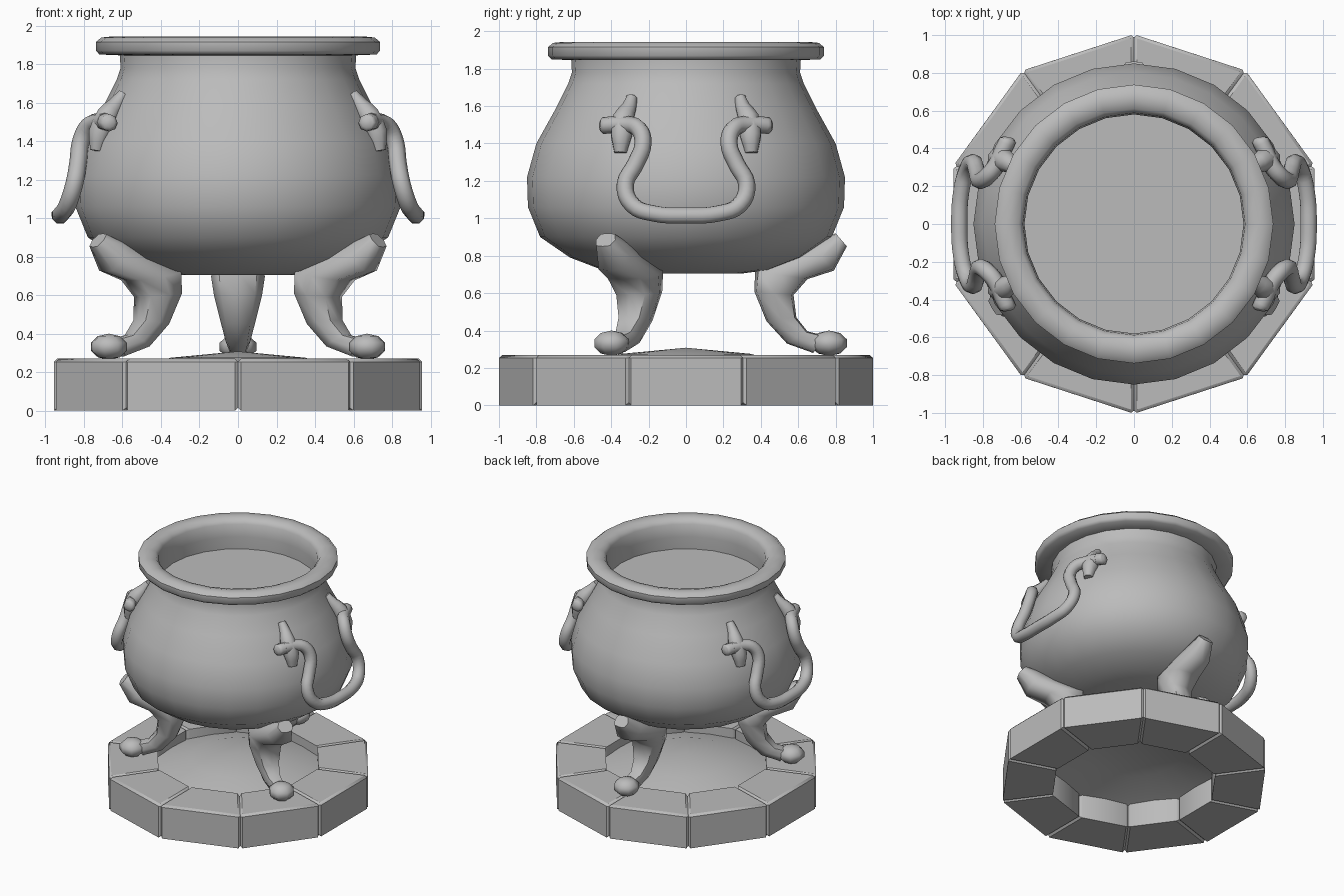
import bpy, bmesh, math
from mathutils import Vector, Matrix

cube = bpy.data.objects.get("Cube")
if cube:
    bpy.data.objects.remove(cube, do_unlink=True)

iron = bpy.data.materials.new("plain_grey")
iron.use_nodes = True
GREY = (0.5, 0.5, 0.5, 1)
iron.diffuse_color = GREY
iron.node_tree.nodes["Principled BSDF"].inputs["Base Color"].default_value = GREY


def finish(name, bm, angle=50):
    """Turn a bmesh into a smooth-shaded object."""
    bmesh.ops.recalc_face_normals(bm, faces=bm.faces)
    mesh = bpy.data.meshes.new(name)
    bm.to_mesh(mesh)
    bm.free()
    mesh.materials.append(iron)
    ob = bpy.data.objects.new(name, mesh)
    bpy.context.collection.objects.link(ob)
    bpy.ops.object.select_all(action='DESELECT')
    ob.select_set(True)
    bpy.context.view_layer.objects.active = ob
    bpy.ops.object.shade_smooth_by_angle(angle=math.radians(angle))
    return ob


def lathe(name, profile, segments=24, angle=50):
    bm = bmesh.new()
    verts = [bm.verts.new((r, 0, z)) for r, z in profile]
    edges = [bm.edges.new(pair) for pair in zip(verts, verts[1:])]
    bmesh.ops.spin(bm, geom=verts + edges, axis=(0, 0, 1), cent=(0, 0, 0),
                   angle=math.tau, steps=segments)
    bmesh.ops.remove_doubles(bm, verts=bm.verts, dist=0.0005)
    return finish(name, bm, angle)


def loft(bm, rings):
    """Bridge equal-sized rings of points and cap both ends."""
    loops = [[bm.verts.new(p) for p in ring] for ring in rings]
    n = len(loops[0])
    for a, b in zip(loops, loops[1:]):
        for i in range(n):
            j = (i + 1) % n
            bm.faces.new((a[i], a[j], b[j], b[i]))
    bm.faces.new(loops[0])
    bm.faces.new(loops[-1])


def tube(name, points, radii, sides=8, smooth=4):
    """Round tube through points, with a radius at each point."""
    curve = bpy.data.curves.new(name, 'CURVE')
    curve.dimensions = '3D'
    curve.bevel_depth = 1
    curve.bevel_resolution = (sides - 4) // 2
    curve.use_fill_caps = True
    curve.resolution_u = smooth
    spline = curve.splines.new('BEZIER')
    spline.bezier_points.add(len(points) - 1)
    for bp, p, r in zip(spline.bezier_points, points, radii):
        bp.co, bp.radius = p, r
        bp.handle_left_type = bp.handle_right_type = 'AUTO'
    helper = bpy.data.objects.new(name + "_path", curve)
    bpy.context.collection.objects.link(helper)
    graph = bpy.context.evaluated_depsgraph_get()
    mesh = bpy.data.meshes.new_from_object(helper.evaluated_get(graph))
    bm = bmesh.new()
    bm.from_mesh(mesh)
    bpy.data.objects.remove(helper, do_unlink=True)
    bpy.data.meshes.remove(mesh)
    bmesh.ops.remove_doubles(bm, verts=bm.verts, dist=0.0005)
    return finish(name, bm, 60)


# Pot body, rolled rim and the surface of its contents
lathe("pot_body", [(0, 0.705), (0.3, 0.705), (0.45, 0.725), (0.62, 0.79), (0.78, 0.9),
                   (0.845, 1.06), (0.85, 1.22), (0.8, 1.4), (0.7, 1.58), (0.63, 1.72),
                   (0.61, 1.78), (0.615, 1.87)])
lathe("pot_rim", [(0.585, 1.68), (0.58, 1.8), (0.588, 1.9), (0.61, 1.93), (0.66, 1.943),
                  (0.71, 1.938), (0.738, 1.915), (0.738, 1.87), (0.72, 1.85), (0.6, 1.845)])
lathe("pot_contents", [(0, 1.7), (0.59, 1.7)])

# Stone ring: ten wedges with chamfered joints
STONES = 10
for k in range(STONES):
    a0 = math.radians(90) + k * math.tau / STONES
    a1 = a0 + math.tau / STONES
    bm = bmesh.new()
    ends = []
    for a in (a0, a1):
        c, s = math.cos(a), math.sin(a)
        ends.append([(r * c, r * s, z) for r, z in
                     ((1.004, 0), (1.004, 0.27), (0.62, 0.27), (0.62, 0))])
    loft(bm, ends)
    bm.verts.ensure_lookup_table()
    soft = [e for e in bm.edges
            if (e.verts[0].index // 4 == e.verts[1].index // 4)
            or all(v.co.z > 0.2 and v.co.xy.length > 0.9 for v in e.verts)]
    bm.verts.index_update()
    soft = [e for e in bm.edges
            if e.verts[0].index // 4 == e.verts[1].index // 4
            or all(v.co.z > 0.2 and v.co.xy.length > 0.9 for v in e.verts)]
    bmesh.ops.bevel(bm, geom=soft, offset=0.016, segments=1, affect='EDGES')
    finish("ring_stone_%d" % (k + 1), bm, 40)

# Low mound inside the ring
lathe("hearth_mound", [(0, 0.308), (0.35, 0.275), (0.66, 0.18)], 20)

# Three legs: outer point, inner point and half width of each section
LEG = [((0.87, 0.85), (0.81, 0.92), 0.06), ((0.8, 0.72), (0.67, 0.86), 0.1),
       ((0.66, 0.675), (0.38, 0.72), 0.14), ((0.585, 0.59), (0.375, 0.61), 0.125),
       ((0.6, 0.47), (0.44, 0.45), 0.09), ((0.66, 0.395), (0.55, 0.33), 0.065),
       ((0.76, 0.37), (0.69, 0.28), 0.05)]
for name, degrees in (("back_leg", 90), ("front_right_leg", 210), ("front_left_leg", 330)):
    bm = bmesh.new()
    rings = []
    for outer, inner, w in LEG:
        o, i = Vector((outer[0], 0, outer[1])), Vector((inner[0], 0, inner[1]))
        mid, half = (o + i) / 2, (o - i) / 2
        rings.append([mid + half * max(-1, min(1, 1.25 * math.cos(t)))
                      + Vector((0, w * math.sin(t), 0))
                      for t in (math.tau * n / 8 for n in range(8))])
    loft(bm, rings)
    # Ball foot
    place = Matrix.Translation((0.775, 0, 0.332)) @ Matrix.Diagonal((0.1, 0.1, 0.068, 1))
    bmesh.ops.create_uvsphere(bm, u_segments=8, v_segments=5, radius=1, matrix=place)
    turn = Matrix.Translation((0, -0.01, 0)) @ Matrix.Rotation(math.radians(degrees), 4, 'Z')
    bmesh.ops.transform(bm, matrix=turn, verts=bm.verts)
    finish(name, bm, 60)

# Drop handles, their brackets and hinge pins on both sides
HALF = [(0.69, 0.4, 1.5), (0.73, 0.31, 1.5), (0.775, 0.255, 1.48), (0.815, 0.23, 1.4),
        (0.83, 0.27, 1.29), (0.85, 0.325, 1.18), (0.885, 0.285, 1.07), (0.915, 0.17, 1.025)]
path = HALF + [(0.925, 0, 1.015)] + [(x, -y, z) for x, y, z in reversed(HALF)]
for side, sx in (("left", 1), ("right", -1)):
    tube(side + "_handle", [(sx * x, y, z) for x, y, z in path], [0.046] * len(path))
    for end, sy in (("back", 1), ("front", -1)):
        def flip(points):
            return [(sx * x, sy * y, z) for x, y, z in points]
        tube("%s_%s_bracket" % (side, end),
             flip([(0.595, 0.29, 1.645), (0.635, 0.305, 1.59), (0.68, 0.335, 1.53),
                   (0.72, 0.345, 1.44), (0.735, 0.35, 1.35)]),
             [0.03, 0.042, 0.06, 0.06, 0.035], smooth=2)
        tube("%s_%s_pin" % (side, end),
             flip([(0.665, 0.46, 1.495), (0.668, 0.445, 1.495), (0.69, 0.4, 1.5),
                   (0.71, 0.35, 1.5)]),
             [0.025, 0.045, 0.045, 0.04], smooth=2)
